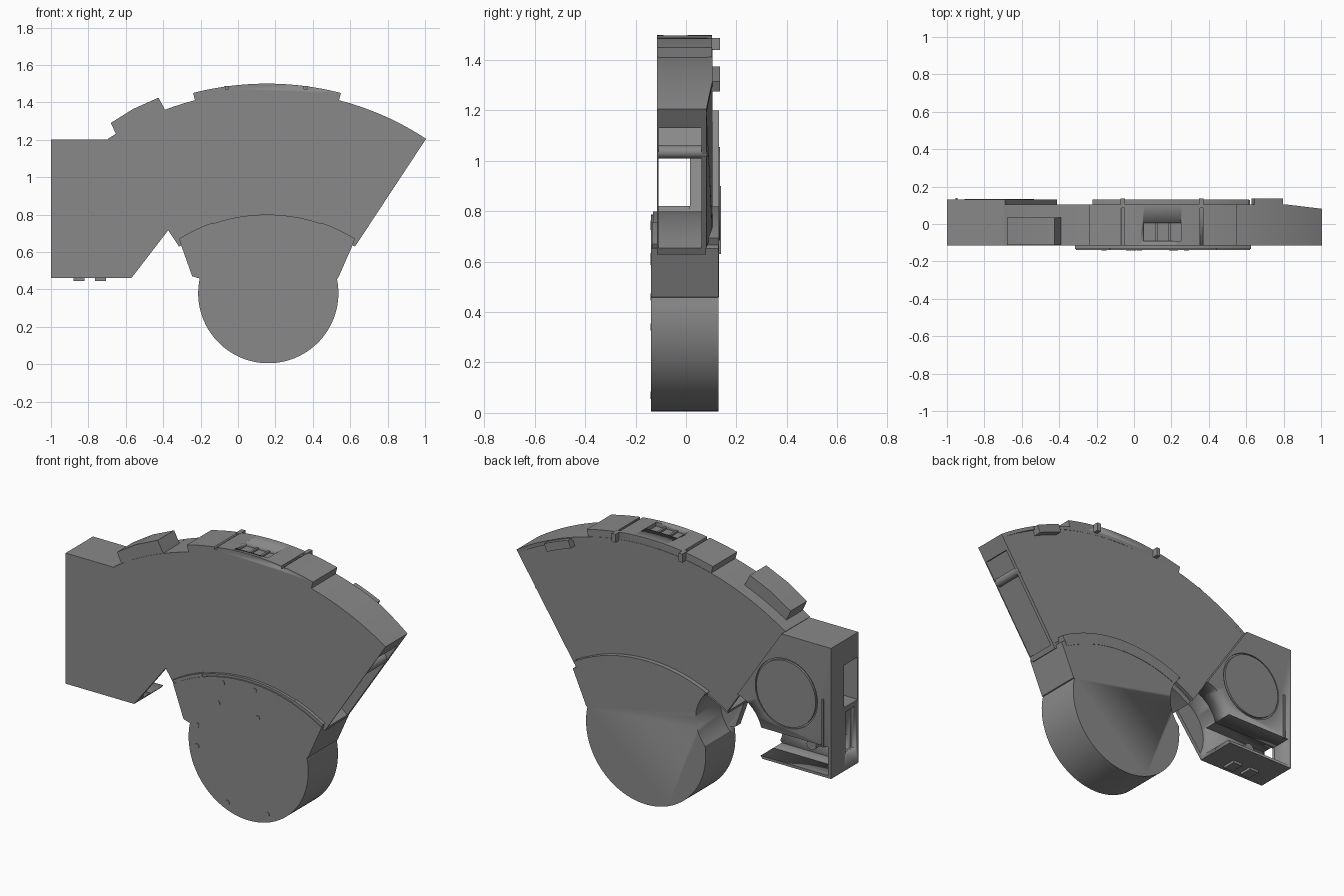
import bpy, bmesh, math
from mathutils import Vector

if "Cube" in bpy.data.objects:
    bpy.data.objects.remove(bpy.data.objects["Cube"])

GREY = (0.25, 0.25, 0.25, 1)
mat = bpy.data.materials.new("mid grey")
mat.use_nodes = True
mat.diffuse_color = GREY
mat.node_tree.nodes["Principled BSDF"].inputs["Base Color"].default_value = GREY

CX, CZ = 0.155, -0.085       # centre of the fan arcs
R_OUT, R_TOP, R_IN = 1.545, 1.585, 0.885
FRONT, BACK, END = -0.115, 0.105, 33.4


def arc(r, a, b, n=32, cx=CX, cz=CZ):
    """Points on a circle in the xz plane; angles in degrees clockwise from up."""
    angles = [math.radians(a + (b - a) * i / n) for i in range(n + 1)]
    return [(cx + r * math.sin(t), cz + r * math.cos(t)) for t in angles]


def slab(name, outline, y0, y1):
    """Extrude an xz outline from y0 to y1."""
    bm = bmesh.new()
    face = bm.faces.new([bm.verts.new((x, y0, z)) for x, z in outline])
    ext = bmesh.ops.extrude_face_region(bm, geom=[face])["geom"]
    for v in ext:
        if isinstance(v, bmesh.types.BMVert):
            v.co.y = y1
    bmesh.ops.recalc_face_normals(bm, faces=bm.faces)
    mesh = bpy.data.meshes.new(name)
    bm.to_mesh(mesh)
    bm.free()
    obj = bpy.data.objects.new(name, mesh)
    bpy.context.collection.objects.link(obj)
    mesh.materials.append(mat)
    bpy.ops.object.select_all(action="DESELECT")
    obj.select_set(True)
    bpy.context.view_layer.objects.active = obj
    bpy.ops.object.shade_smooth_by_angle(angle=math.radians(25))
    return obj


def rect(x0, x1, z0, z1):
    return [(x0, z0), (x1, z0), (x1, z1), (x0, z1)]


def band(r0, r1, a, b, n=32):
    return arc(r0, a, b, n) + arc(r1, b, a, n)


def disc(name, x, z, r, y0, y1, n=24):
    return slab(name, arc(r, 0, 360 - 360 / n, n - 1, x, z), y0, y1)


def cut(obj, *cutter_args):
    """Subtract an extruded outline from an object."""
    cutter = slab("cutter", *cutter_args)
    mod = obj.modifiers.new("cut", "BOOLEAN")
    mod.operation, mod.solver, mod.object = "DIFFERENCE", "EXACT", cutter
    bpy.context.view_layer.objects.active = obj
    bpy.ops.object.modifier_apply(modifier=mod.name)
    bpy.data.objects.remove(cutter)


# Hollow fan duct, open at its right-hand end
slab("duct_front_wall", band(R_IN, R_OUT, -END, END), FRONT, FRONT + 0.006)
back_wall = slab("duct_back_wall", band(R_IN, R_OUT, -END, END), BACK - 0.02, BACK)
for v in back_wall.data.vertices:
    angle = math.degrees(math.atan2(v.co.x - CX, v.co.z - CZ))
    v.co.y -= 0.024 * max(0, angle - 25) / (END - 25)
slab("duct_outer_wall", band(R_OUT - 0.02, R_OUT, -END, 25), FRONT, BACK)
end_wall = slab("duct_outer_end_wall", band(R_OUT - 0.02, R_OUT, 25, END, 8), FRONT, BACK)
for v in end_wall.data.vertices:
    if v.co.y > 0:
        angle = math.degrees(math.atan2(v.co.x - CX, v.co.z - CZ))
        v.co.y -= 0.024 * max(0, angle - 25) / (END - 25)
slab("duct_inner_wall", band(R_IN - 0.03, R_IN, -END, END), FRONT, 0.08)
slab("duct_end_lip", band(R_OUT - 0.09, R_OUT - 0.01, END - 1, END, 2), FRONT, 0.08)
disc("duct_end_rod", 0.865, 1.035, 0.025, FRONT + 0.003, 0.083)

# Raised crown with a recessed window and two clip grooves
HALF = math.degrees(math.asin(0.395 / R_TOP))
crown = slab("crown", band(R_OUT - 0.01, R_TOP, -HALF, HALF), FRONT, BACK - 0.002)
cut(crown, rect(0.05, 0.25, 1.475, 1.6), -0.09, 0.005)
for x in (-0.06, 0.36):
    cut(crown, rect(x - 0.008, x + 0.008, 1.47, 1.6), -0.2, 0.2)
    slab("crown_clip", rect(x - 0.012, x + 0.012, 1.44, 1.488), BACK - 0.02, 0.135)
for x in (0.12, 0.19):
    slab("window_divider", rect(x - 0.006, x + 0.006, 1.47, 1.485), -0.09, 0.005)
slab("rim_clip", band(R_OUT - 0.05, R_OUT - 0.005, 18.5, 24.6, 6), BACK - 0.02, 0.135)

# Tilted block on the left shoulder
slab("shoulder_block", [(-0.65, 1.225), (-0.68, 1.29), (-0.56, 1.365), (-0.425, 1.425),
                        (-0.385, 1.35), (-0.5, 1.28)], FRONT + 0.003, 0.035)

# Side box: thin front, thick back, and a slot open on the outer side
box_shape = [(-1, 0.46), (-0.57, 0.46), (-0.37, 0.72), (-0.69, 1.2), (-1, 1.2)]
scallop = arc(0.21, 0, 352.5, 47, -0.36, 0.58)
slab("box_front_wall", box_shape, FRONT, FRONT + 0.006)
box = slab("box_back", box_shape, 0.015, 0.13)
lower = slab("box_lower_fill", [(-1, 0.46), (-0.57, 0.46), (-0.37, 0.72), (-0.43, 0.82), (-1, 0.82)],
             FRONT + 0.004, 0.016)
slab("box_upper_fill", [(-1, 1.06), (-0.6, 1.06), (-0.69, 1.2), (-1, 1.2)], FRONT + 0.004, 0.016)
for part in (box, lower):
    cut(part, scallop, FRONT + 0.02, 0.2)
    cut(part, rect(-0.98, -0.5, 0.475, 0.635), -0.06, 0.2)
cut(lower, rect(-1.1, -0.97, 0.55, 0.79), -0.09, 0.0)
disc("recess_knob", -0.8, 0.56, 0.03, -0.07, 0.02)
cut(box, arc(0.195, 0, 352.5, 47, -0.72, 0.87), 0.122, 0.2)
disc("box_round_cover", -0.72, 0.87, 0.186, 0.115, 0.134, 48)
slab("box_cover_edge", rect(-0.955, -0.945, 0.63, 0.9), 0.125, 0.138)
for x in (-0.85, -0.735):
    slab("box_foot", rect(x - 0.03, x + 0.03, 0.445, 0.465), -0.08, 0.0)

# Round drum with its neck flaring up to the duct
def drum_outline(r):
    side = math.degrees(math.asin(0.465 / r))
    return (arc(r, -side, side) + [(0.535, 0.46)]
            + arc(0.375, 78, 282, 56, 0.162, 0.38) + [(-0.245, 0.47)])


drum = slab("drum", drum_outline(0.872), -0.138, 0.128)
cut(drum, scallop, FRONT + 0.02, 0.2)
rim = slab("neck_back_rim", band(0.84, 0.905, -29, 30.5), 0.075, 0.13)
cut(rim, scallop, 0.0, 0.2)
slab("neck_front_rim", band(0.84, R_IN, -31.5, 31.5), -0.13, -0.1)
for a, b in ((-32, -19), (19, 32)):
    slab("neck_strip", band(0.862, R_IN + 0.005, a, b, 12), -0.134, -0.11)

# Small screws on the drum face
for x, z in ((-0.16, 0.46), (-0.16, 0.34), (0.03, 0.07), (0.28, 0.07),
             (0.22, 0.6), (-0.03, 0.62), (0.0, 0.74), (0.2, 0.75)):
    disc("drum_screw", x, z, 0.014, -0.141, -0.135, 12)
